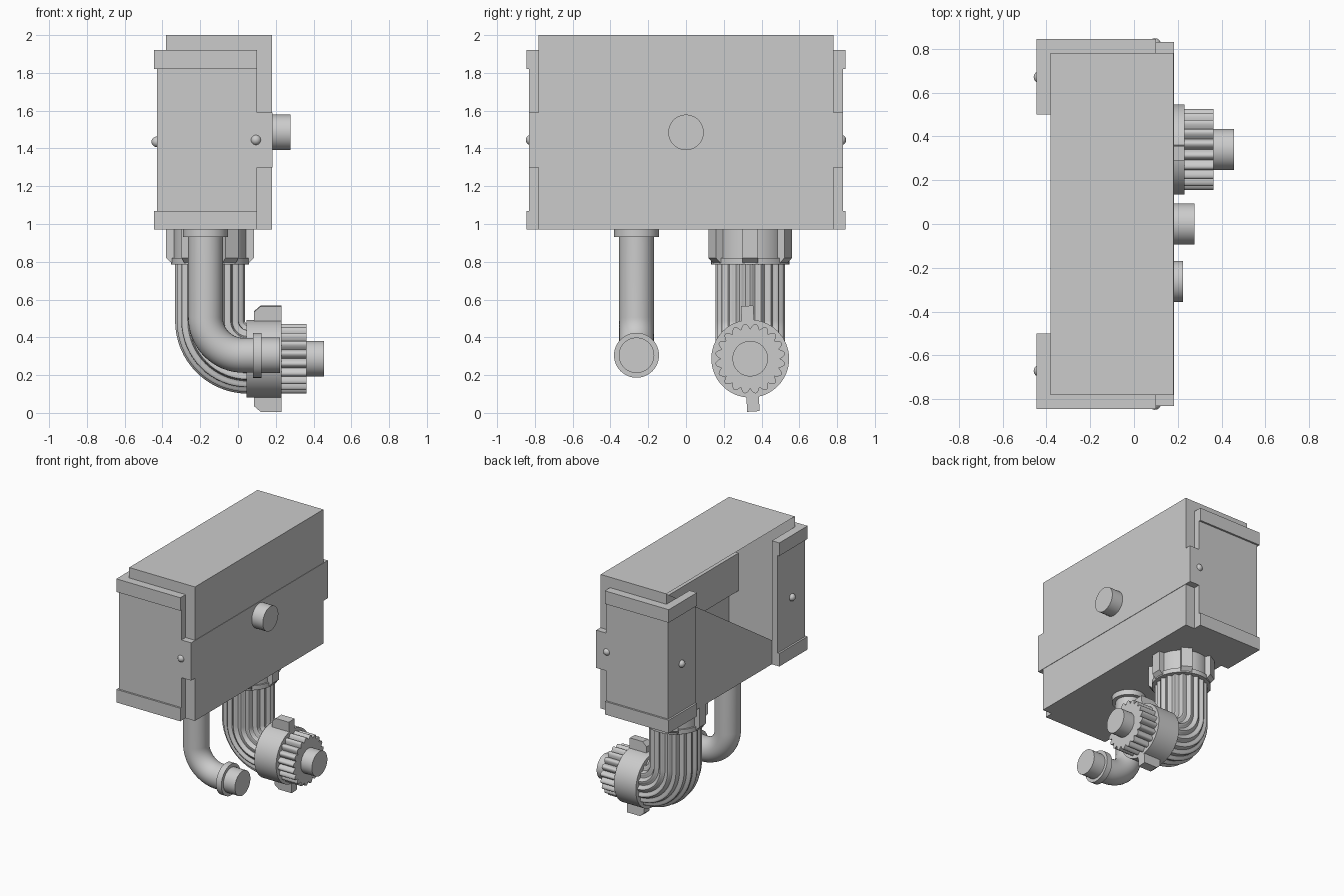
import bpy, bmesh, math
from mathutils import Vector, Matrix

if "Cube" in bpy.data.objects:
    bpy.data.objects.remove(bpy.data.objects["Cube"])

def finish(name, bm, smooth=True):
    bmesh.ops.recalc_face_normals(bm, faces=bm.faces)
    me = bpy.data.meshes.new(name)
    bm.to_mesh(me)
    bm.free()
    ob = bpy.data.objects.new(name, me)
    bpy.context.collection.objects.link(ob)
    if smooth:
        bpy.ops.object.select_all(action='DESELECT')
        ob.select_set(True)
        bpy.context.view_layer.objects.active = ob
        bpy.ops.object.shade_smooth_by_angle(angle=math.radians(35))
    return ob

def loft(name, frames, radius, n=48):
    """Join rings; each frame is (centre, u, v, scale), radius(a) is the outline."""
    bm = bmesh.new()
    rings = []
    for c, u, v, s in frames:
        ring = []
        for i in range(n):
            a = 2 * math.pi * i / n
            ring.append(bm.verts.new(c + (u * math.cos(a) + v * math.sin(a)) * radius(a) * s))
        rings.append(ring)
    for r0, r1 in zip(rings, rings[1:]):
        for i in range(n):
            j = (i + 1) % n
            bm.faces.new((r0[i], r0[j], r1[j], r1[i]))
    bm.faces.new(rings[0])
    bm.faces.new(rings[-1])
    return finish(name, bm)

X, Y, Z = Vector((1, 0, 0)), Vector((0, 1, 0)), Vector((0, 0, 1))

def disc_x(name, x0, x1, y, z, radius, n=48):
    return loft(name, [(Vector((x, y, z)), Y, Z, 1) for x in (x0, x1)], radius, n)

def disc_z(name, z0, z1, x, y, r):
    return loft(name, [(Vector((x, y, z)), X, Y, 1) for z in (z0, z1)], lambda a: r)

def elbow(name, xc, y, zc, bend, x_end, radius, n):
    """Pipe that drops from the box and bends towards +x."""
    frames = [(Vector((xc, y, 0.97)), X, Y, 1)]
    for k in range(17):
        t = math.pi / 2 * k / 16
        u = X * math.cos(t) + Z * math.sin(t)
        frames.append((Vector((xc + bend, y, zc + bend)) - u * bend, u, Y, 1))
    frames.append((Vector((x_end, y, zc)), Z, Y, 1))
    return loft(name, frames, radius, n)

def prism(name, pts, direction, mat=None):
    bm = bmesh.new()
    f = bm.faces.new([bm.verts.new(p) for p in pts])
    ext = bmesh.ops.extrude_face_region(bm, geom=[f])
    # keep the starting face so that the prism is closed
    top = [g for g in ext['geom'] if isinstance(g, bmesh.types.BMVert)]
    bmesh.ops.translate(bm, vec=direction, verts=top)
    if len([g for g in bm.faces]) == len(pts) + 1:
        bmesh.ops.holes_fill(bm, edges=bm.edges, sides=0)
    if mat:
        bmesh.ops.transform(bm, matrix=mat, verts=bm.verts)
    return finish(name, bm, False)

def box(name, x0, x1, y0, y1, z0, z1):
    pts = [(x0, y0, z0), (x1, y0, z0), (x1, y1, z0), (x0, y1, z0)]
    return prism(name, pts, (0, 0, z1 - z0))

# Housing shell: back is half open along its diagonal
bm = bmesh.new()
v = {(i, j, k): bm.verts.new(((-0.38, 0.18)[i], (-0.78, 0.78)[j], (0.97, 2.0)[k]))
     for i in (0, 1) for j in (0, 1) for k in (0, 1)}
for q in (((1, 0, 0), (1, 1, 0), (1, 1, 1), (1, 0, 1)),
          ((0, 0, 0), (0, 1, 0), (1, 1, 0), (1, 0, 0)),
          ((0, 0, 1), (1, 0, 1), (1, 1, 1), (0, 1, 1)),
          ((0, 0, 0), (1, 0, 0), (1, 0, 1), (0, 0, 1)),
          ((0, 1, 0), (0, 1, 1), (1, 1, 1), (1, 1, 0)),
          ((0, 1, 1), (0, 1, 0), (0, 0, 0))):
    bm.faces.new([v[c] for c in q])
finish("housing", bm, False)

# Strap around the front of the housing
box("strap", 0.10, 0.183, -0.83, 0.83, 1.30, 1.59)

# Corner brackets with raised rails, and rivets
def l_shape(s, z, out, xi):
    e = 0.83 + out
    b = -0.43 - out
    return [(b, s * 0.5, z), (b, s * e, z), (0.10, s * e, z),
            (0.10, s * 0.78, z), (xi, s * 0.78, z), (xi, s * 0.5, z)]

for s, side in ((-1, "front"), (1, "rear")):
    prism(side + "_bracket", l_shape(s, 1.0, 0, -0.38), (0, 0, 0.88))
    prism(side + "_bracket_top_rail", l_shape(s, 1.82, 0.014, -0.38), (0, 0, 0.10))
    prism(side + "_bracket_bottom_rail", l_shape(s, 0.97, 0.014, -0.38), (0, 0, 0.10))
    for c in ((0.095, s * 0.82, 1.445), (-0.43, s * 0.67, 1.435)):
        bm = bmesh.new()
        bmesh.ops.create_uvsphere(bm, u_segments=16, v_segments=10, radius=0.028,
                                  matrix=Matrix.Translation(c))
        finish(side + "_rivet", bm)

# Round button on the strap
disc_x("button", 0.17, 0.277, 0, 1.485, lambda a: 0.094)

# Plain pipe with flanges and tip
elbow("plain_pipe", -0.172, -0.262, 0.305, 0.20, 0.09, lambda a: 0.092, 32)
disc_z("plain_pipe_top_flange", 0.93, 0.975, -0.172, -0.262, 0.119)
disc_x("plain_pipe_end_flange", 0.08, 0.125, -0.262, 0.305, lambda a: 0.119)
disc_x("plain_pipe_tip", 0.12, 0.223, -0.262, 0.305, lambda a: 0.094)

# Ribbed pipe with lugged collar
PY, PX, PZ = 0.34, -0.148, 0.287
elbow("ribbed_pipe", PX, PY, PZ, 0.20, 0.06, lambda a: 0.176 + 0.009 * math.cos(20 * a), 160)
disc_z("collar", 0.82, 0.975, PX, PY, 0.195)
disc_z("collar_ring", 0.785, 0.82, PX, PY, 0.207)
for k in range(6):
    m = Matrix.Translation((PX, PY, 0)) @ Matrix.Rotation(k * math.pi / 3, 4, 'Z')
    prism("collar_lug", [(0.15, -0.04, 0.97), (0.232, -0.04, 0.97),
                         (0.232, -0.04, 0.82), (0.20, -0.04, 0.79), (0.15, -0.04, 0.79)],
          (0, 0.08, 0), m)

# Valve ring with two chamfered lugs
disc_x("valve_ring", 0.045, 0.23, PY, PZ, lambda a: 0.206, 64)
for k in range(2):
    m = Matrix.Translation((0, PY, PZ)) @ Matrix.Rotation(math.radians(3.5) + k * math.pi, 4, 'X')
    prism("valve_lug", [(0.085, -0.033, 0.15), (0.23, -0.033, 0.15), (0.23, -0.033, 0.28),
                        (0.12, -0.033, 0.28), (0.085, -0.033, 0.25)], (0, 0.066, 0), m)

# Fluted knob and its tip
disc_x("knob", 0.22, 0.362, PY, PZ,
       lambda a: 0.158 + 0.028 * abs(math.sin(10 * a)), 160)
disc_x("knob_tip", 0.355, 0.456, PY, PZ, lambda a: 0.094)
